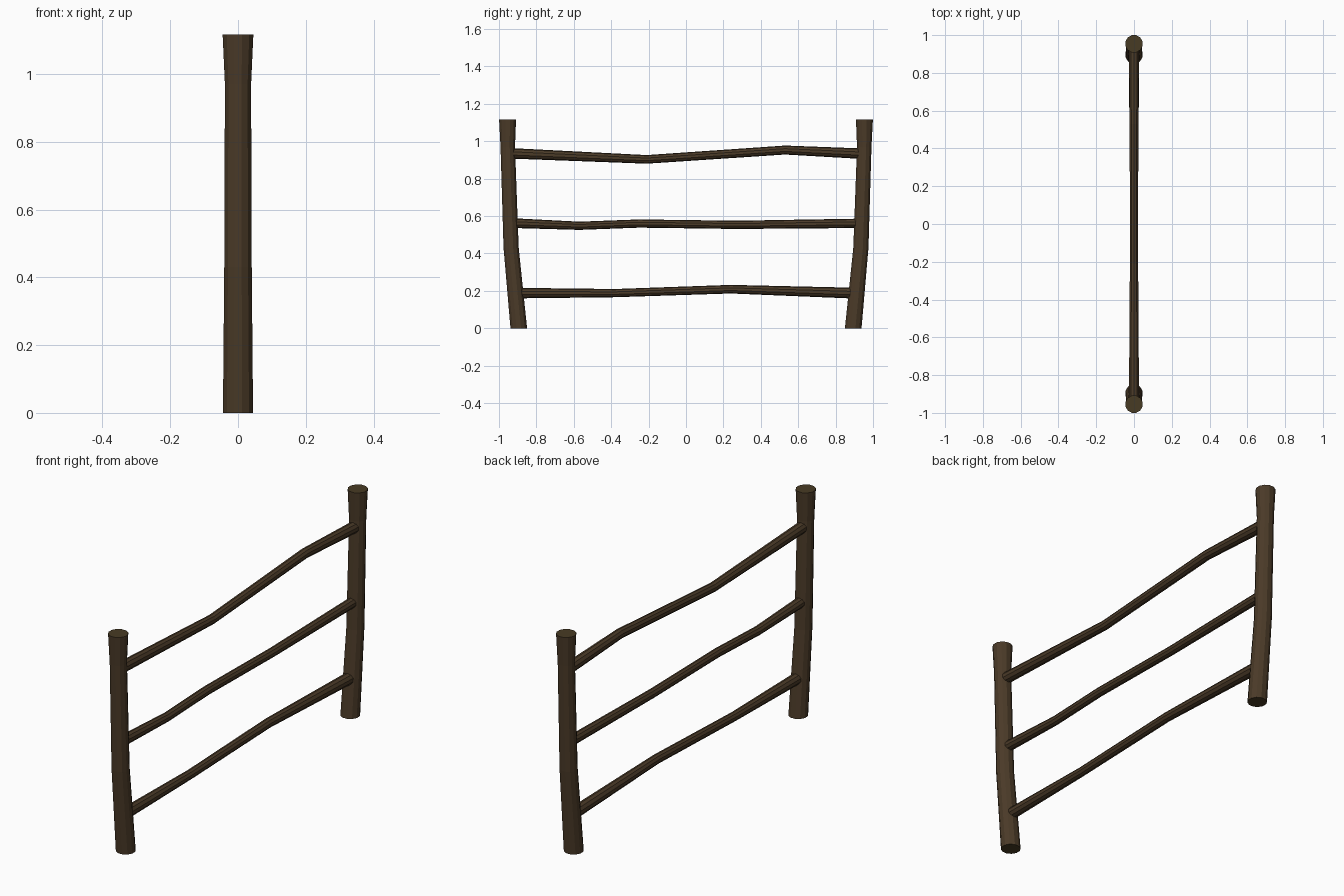
import bpy, bmesh, math

if "Cube" in bpy.data.objects:
    bpy.data.objects.remove(bpy.data.objects["Cube"])


def material(name, rgb):
    m = bpy.data.materials.new(name)
    m.diffuse_color = (*rgb, 1)
    m.use_nodes = True
    m.node_tree.nodes["Principled BSDF"].inputs["Base Color"].default_value = m.diffuse_color
    return m


bark = material("brown bark", (0.070, 0.043, 0.021))
cut_wood = material("cut wood", (0.064, 0.043, 0.017))


def log(name, path, upright, sides=10):
    """Loft a log through (y, z, radius) points; upright logs get level rings."""
    bm = bmesh.new()
    rings = []
    for y, z, r in path:
        ring = []
        for i in range(sides):
            a = 2 * math.pi * (i + 0.5) / sides
            u, v = r * math.cos(a), r * math.sin(a)
            ring.append(bm.verts.new((u, y + v, z) if upright else (u, y, z + v)))
        rings.append(ring)
    for lo, hi in zip(rings, rings[1:]):
        for i in range(sides):
            j = (i + 1) % sides
            bm.faces.new((lo[i], lo[j], hi[j], hi[i]))
    for ring in (rings[0], rings[-1]):
        bm.faces.new(ring).material_index = 1
    bmesh.ops.recalc_face_normals(bm, faces=bm.faces)
    me = bpy.data.meshes.new(name)
    bm.to_mesh(me)
    bm.free()
    me.materials.append(bark)
    me.materials.append(cut_wood)
    ob = bpy.data.objects.new(name, me)
    bpy.context.collection.objects.link(ob)
    return ob


# Two bowed posts, mirrored across y
post = [(0.894, 0, 0.046), (0.935, 0.43, 0.042),
        (0.953, 0.97, 0.040), (0.954, 1.117, 0.047)]
for name, s in (("front_post", -1), ("back_post", 1)):
    log(name, [(s * y, z, r) for y, z, r in post], True, 12)

# Three crooked rails, ends buried in the posts
log("top_rail", [(-0.93, 0.935, 0.028), (-0.21, 0.903, 0.023),
                 (0.53, 0.953, 0.024), (0.93, 0.934, 0.028)], False)
log("middle_rail", [(-0.92, 0.562, 0.026), (-0.57, 0.548, 0.022),
                    (-0.25, 0.560, 0.022), (0.27, 0.553, 0.022),
                    (0.92, 0.561, 0.025)], False)
log("bottom_rail", [(-0.895, 0.188, 0.028), (-0.38, 0.188, 0.022),
                    (0.24, 0.209, 0.023), (0.895, 0.188, 0.029)], False)
